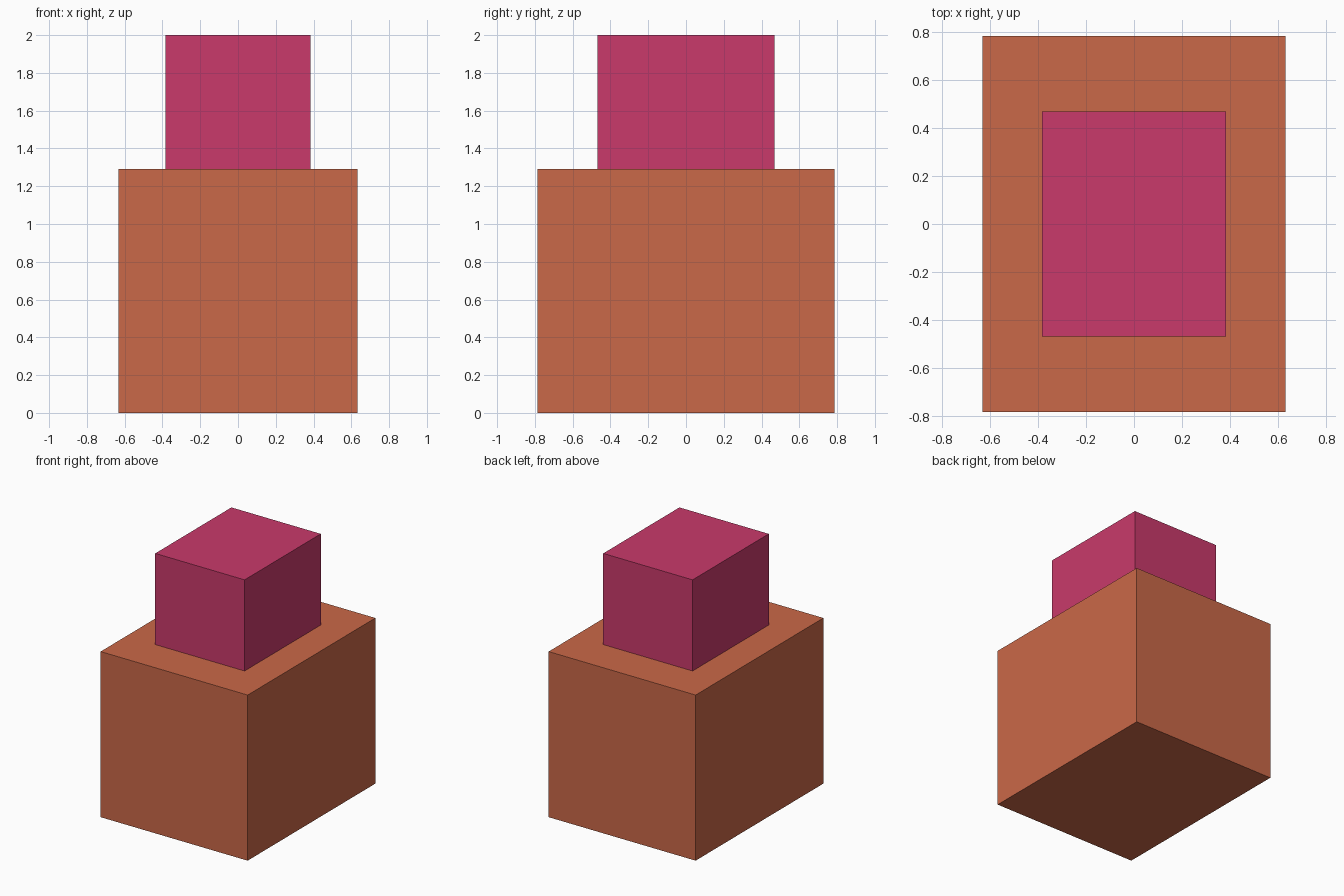
import bpy

if "Cube" in bpy.data.objects:
    bpy.data.objects.remove(bpy.data.objects["Cube"])


def block(name, size, z_bottom, color):
    """Box centred on x = y = 0, with its underside at z_bottom."""
    bpy.ops.mesh.primitive_cube_add(size=1, location=(0, 0, z_bottom + size[2] / 2))
    obj = bpy.context.object
    obj.name = name
    obj.scale = size
    bpy.ops.object.transform_apply(location=False, rotation=False, scale=True)
    mat = bpy.data.materials.new(name + "_color")
    mat.diffuse_color = (*color, 1)
    mat.use_nodes = True
    mat.node_tree.nodes["Principled BSDF"].inputs["Base Color"].default_value = mat.diffuse_color
    obj.data.materials.append(mat)
    return obj


# Wide lower block
block("lower_block", (1.267, 1.572, 1.29), 0, (0.59, 0.138, 0.065))

# Smaller block resting on top
block("upper_block", (0.77, 0.938, 0.71), 1.29, (0.585, 0.042, 0.147))
